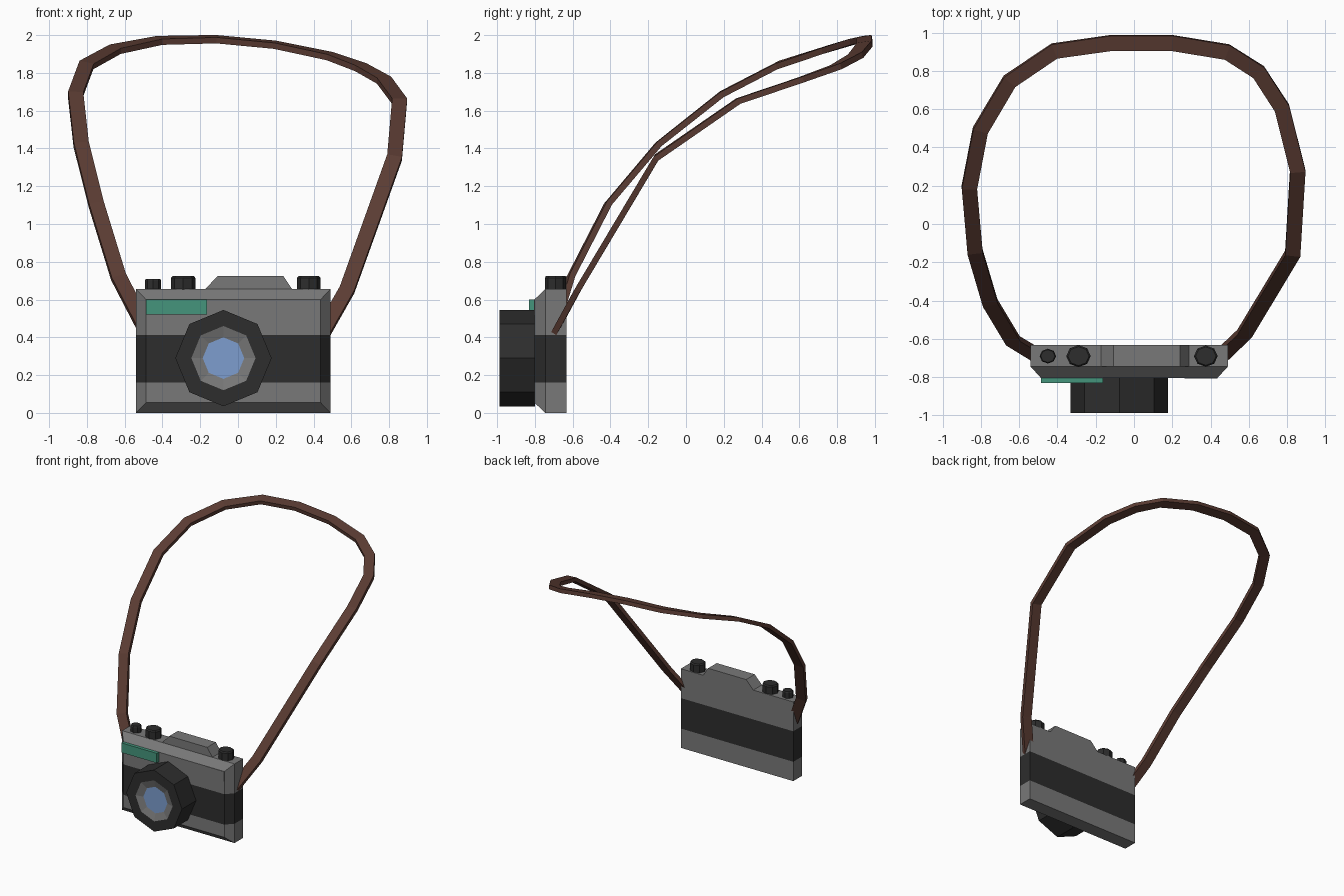
import bpy, bmesh, math
from mathutils import Vector

if "Cube" in bpy.data.objects:
    bpy.data.objects.remove(bpy.data.objects["Cube"])


def material(name, col):
    m = bpy.data.materials.new(name)
    m.diffuse_color = (*col, 1)
    m.use_nodes = True
    m.node_tree.nodes["Principled BSDF"].inputs["Base Color"].default_value = m.diffuse_color
    return m


GREY = material("grey metal", (0.19, 0.19, 0.19))
BLACK = material("black leather", (0.026, 0.026, 0.026))
BROWN = material("brown strap", (0.105, 0.045, 0.033))
BLUE = material("blue glass", (0.205, 0.34, 0.62))
GREEN = material("green plate", (0.06, 0.30, 0.20))


def finish(name, bm, *mats):
    bmesh.ops.recalc_face_normals(bm, faces=bm.faces)
    me = bpy.data.meshes.new(name)
    bm.to_mesh(me)
    bm.free()
    for m in mats:
        me.materials.append(m)
    ob = bpy.data.objects.new(name, me)
    bpy.context.collection.objects.link(ob)
    return ob


def loft(bm, rings, cap_start=True, cap_end=True):
    """Bridge closed rings of points; returns the faces of each step."""
    vs = [[bm.verts.new(p) for p in r] for r in rings]
    n = len(vs[0])
    steps = []
    for a, b in zip(vs, vs[1:]):
        steps.append([bm.faces.new((a[i], a[(i + 1) % n], b[(i + 1) % n], b[i])) for i in range(n)])
    if cap_start:
        bm.faces.new(vs[0])
    if cap_end:
        steps.append([bm.faces.new(vs[-1])])
    return steps


def rect(x0, x1, z0, z1, y):
    return [(x0, y, z0), (x1, y, z0), (x1, y, z1), (x0, y, z1)]


def plate(name, x0, x1, z0, z1, y0, y1, mat):
    bm = bmesh.new()
    loft(bm, [rect(x0, x1, z0, z1, y0), rect(x0, x1, z0, z1, y1)])
    return finish(name, bm, mat)


# Body with chamfered front, black band cut in by height
bm = bmesh.new()
loft(bm, [rect(-0.54, 0.49, 0, 0.655, -0.632),
          rect(-0.54, 0.49, 0, 0.655, -0.745),
          rect(-0.487, 0.437, 0.055, 0.60, -0.803)])
for z in (0.16, 0.412):
    bmesh.ops.bisect_plane(bm, geom=bm.verts[:] + bm.edges[:] + bm.faces[:],
                           plane_co=(0, 0, z), plane_no=(0, 0, 1))
for f in bm.faces:
    f.material_index = int(0.16 < f.calc_center_median().z < 0.412
                           and max(v.co.z for v in f.verts) < 0.42)
finish("camera_body", bm, GREY, BLACK)

# Viewfinder hump on top
bm = bmesh.new()
hump = [(-0.178, 0.65), (0.29, 0.65), (0.24, 0.725), (-0.108, 0.725)]
loft(bm, [[(x, y, z) for x, z in hump] for y in (-0.632, -0.745)])
finish("viewfinder_hump", bm, GREY)

# Front plates
plate("green_plate", -0.487, -0.163, 0.52, 0.60, -0.80, -0.83, GREEN)
plate("window_plate", 0.265, 0.437, 0.517, 0.60, -0.80, -0.806, GREY)

# Knobs
for i, (x, r, top) in enumerate([(-0.45, 0.043, 0.71), (-0.29, 0.064, 0.725), (0.375, 0.062, 0.725)]):
    bm = bmesh.new()
    loft(bm, [[(x + k * r * math.cos(a * math.pi / 4),
                -0.69 + 0.9 * k * r * math.sin(a * math.pi / 4), z) for a in range(8)]
              for k, z in ((1, 0.65), (1, top - 0.01), (0.86, top))])
    finish(f"knob_{i + 1}", bm, BLACK)

# Lens: black barrel, grey recessed ring, blue glass
bm = bmesh.new()
steps = loft(bm, [[(-0.077 + r * math.cos(a * math.pi / 4), y, 0.29 + r * math.sin(a * math.pi / 4))
                   for a in range(8)]
                  for r, y in ((0.255, -0.80), (0.255, -0.987), (0.17, -0.987), (0.11, -0.97))])
for f in steps[2]:
    f.material_index = 1
for f in steps[3]:
    f.material_index = 2
finish("lens", bm, BLACK, GREY, BLUE)

# Strap: flat band following its outer edge
path = [Vector(p) for p in [
    (-0.50, -0.715, 0.39), (-0.54, -0.70, 0.46), (-0.67, -0.62, 0.71), (-0.79, -0.42, 1.10),
    (-0.87, -0.15, 1.42), (-0.90, 0.19, 1.69), (-0.84, 0.50, 1.85), (-0.68, 0.77, 1.935),
    (-0.43, 0.94, 1.98), (-0.12, 0.985, 1.985), (0.20, 0.985, 1.955), (0.50, 0.935, 1.895),
    (0.68, 0.82, 1.835), (0.81, 0.62, 1.765), (0.895, 0.28, 1.65), (0.868, -0.16, 1.345),
    (0.615, -0.58, 0.64), (0.49, -0.70, 0.42), (0.45, -0.73, 0.35)]]
WIDTH, THICK = 0.08, 0.032
rings = []
for i, p in enumerate(path):
    t = (path[min(i + 1, len(path) - 1)] - path[max(i - 1, 0)]).normalized()
    n = Vector((0.07, -(0.85 - 0.7 * p.y), 1))
    n = (n - n.dot(t) * t).normalized()
    r = n.cross(t)
    if r.dot(Vector((0, 0.1, 1.3)) - p) < 0:
        r = -r
    h = n * THICK / 2
    rings.append([p + h, p + r * WIDTH + h, p + r * WIDTH - h, p - h])
bm = bmesh.new()
loft(bm, rings)
finish("neck_strap", bm, BROWN)
